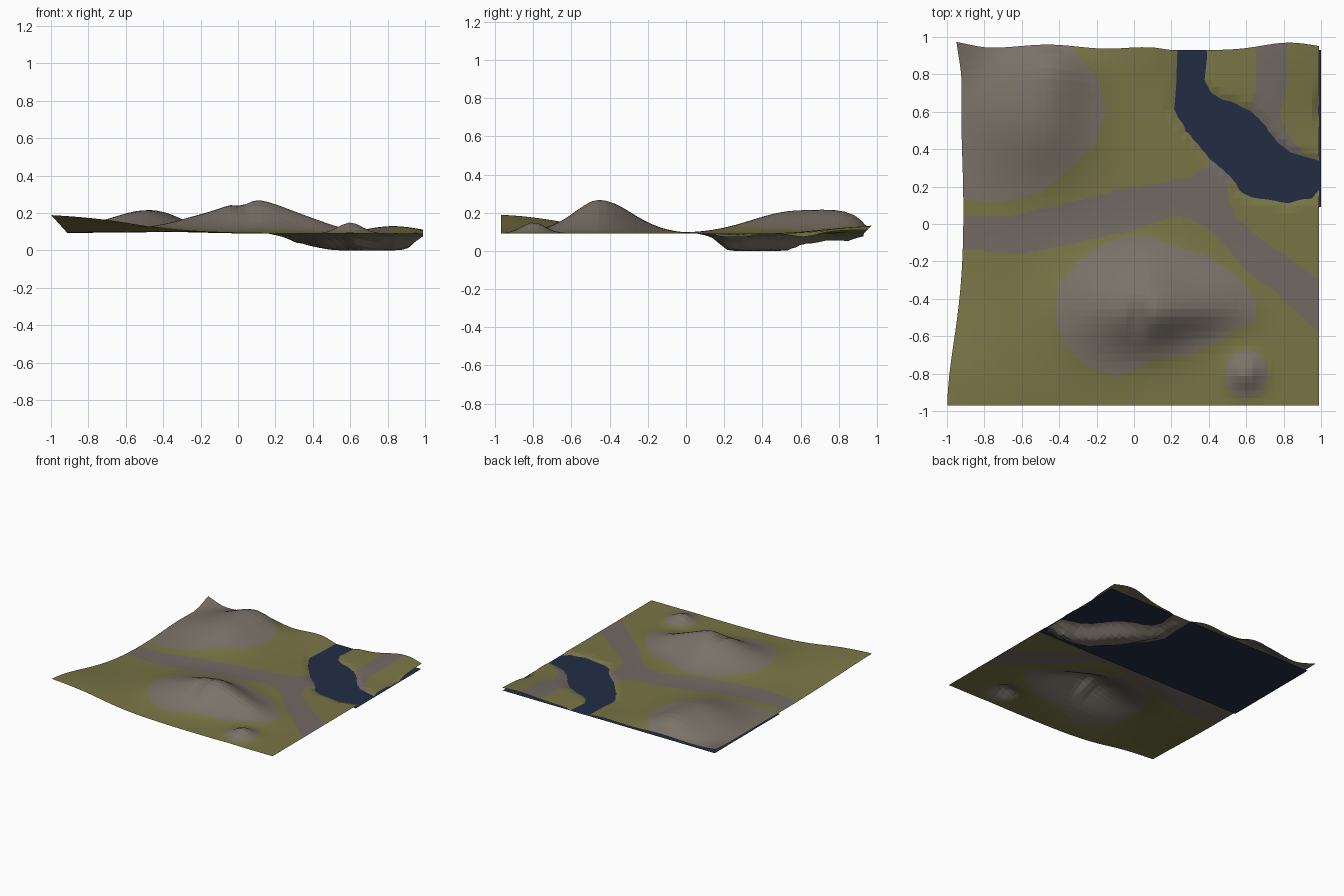
import bpy, bmesh, math

if "Cube" in bpy.data.objects:
    bpy.data.objects.remove(bpy.data.objects["Cube"])

BASE, WATER = 0.09, 0.078
X0, X1, Y0, Y1 = -0.91, 0.99, -0.97, 0.93

# Outlines seen from above
LAKE = [(.22, .93), (.39, .93), (.38, .75), (.42, .69), (.55, .64), (.63, .6), (.7, .53),
        (.77, .43), (.86, .37), (.97, .35), (1, .32), (1, .2), (.95, .14), (.82, .11),
        (.7, .13), (.58, .16), (.52, .25), (.4, .35), (.3, .47), (.21, .6), (.22, .8)]
NORTH_ROCK = [(-1.1, .13), (-.7, .12), (-.5, .17), (-.35, .29), (-.21, .42), (-.15, .6),
              (-.19, .77), (-.29, .89), (-.42, 1.1), (-1.1, 1.1)]
SOUTH_ROCK = [(-.42, -.5), (-.4, -.31), (-.3, -.2), (-.17, -.11), (-.03, -.06), (.1, -.07),
              (.25, -.13), (.4, -.17), (.55, -.28), (.65, -.4), (.65, -.51), (.55, -.57),
              (.42, -.65), (.28, -.7), (.1, -.72), (0, -.78), (-.1, -.81), (-.25, -.76), (-.37, -.66)]
MOUND_ROCK = [(.6 + .12 * math.cos(a * .524), -.8 + .13 * math.sin(a * .524)) for a in range(12)]
MAIN_PATH = [(-1.1, .04), (-.7, .035), (-.4, .1), (0, .2), (.3, .25), (.42, .34), (.52, .25),
             (.5, .14), (.55, .03), (.68, -.08), (.85, -.2), (1.1, -.38), (1.1, -.68), (.9, -.5),
             (.75, -.36), (.6, -.25), (.5, -.13), (.4, -.03), (.3, .03), (.2, .04), (0, -.03),
             (-.3, -.1), (-.6, -.16), (-1.1, -.12)]
NORTH_PATH = [(.66, 1.1), (.82, 1.1), (.82, .75), (.78, .58), (.82, .48), (.91, .38), (.8, .36),
              (.6, .58), (.65, .7)]

# Hills: x, y, height, west, east, south and north spread
HILLS = [(-.15, -.45, .09, .28, .3, .26, .27), (.1, -.46, .12, .2, .2, .18, .24),
         (.35, -.45, .07, .2, .22, .12, .17), (.02, -.5, -.03, .04, .05, .09, .12),
         (-.5, .58, .12, .28, .26, .33, .26), (-.42, .78, .05, .2, .2, .12, .12),
         (-.95, .97, .05, .12, .12, .14, .14), (-.97, -1, .1, .5, .5, .52, .52),
         (.6, -.8, .06, .09, .09, .09, .09), (.83, .95, .04, .2, .2, .3, .3),
         (.05, .95, .015, .15, .15, .2, .2), (1, .62, -.025, .03, .03, .09, .09)]


def smooth(t):
    t = max(0.0, min(1.0, t))
    return t * t * (3 - 2 * t)


def inside(poly, x, y):
    hit = False
    for i, (ax, ay) in enumerate(poly):
        bx, by = poly[i - 1]
        if (ay > y) != (by > y) and x < (bx - ax) * (y - ay) / (by - ay) + ax:
            hit = not hit
    return hit


def signed_distance(poly, x, y):
    best = 9
    for i, (ax, ay) in enumerate(poly):
        dx, dy = poly[i - 1][0] - ax, poly[i - 1][1] - ay
        t = max(0, min(1, ((x - ax) * dx + (y - ay) * dy) / (dx * dx + dy * dy)))
        best = min(best, math.hypot(x - ax - t * dx, y - ay - t * dy))
    return best if inside(poly, x, y) else -best


def height(x, y):
    h = 0
    for cx, cy, a, w, e, s, n in HILLS:
        dx, dy = x - cx, y - cy
        h += a * math.exp(-(dx / (w if dx < 0 else e)) ** 2 - (dy / (s if dy < 0 else n)) ** 2)
    d = signed_distance(LAKE, x, y)
    if d > 0:  # lake bed
        amp = .035 + .042 * smooth((x - .25) / .3)
        return WATER - .001 - amp * smooth(d / .12)
    shore = smooth(-d / .1)
    return WATER - .001 + (BASE - WATER + .001) * smooth(-d / .03) + h * shore


def material(name, rgb):
    m = bpy.data.materials.new(name)
    m.diffuse_color = (*rgb, 1)
    m.use_nodes = True
    m.node_tree.nodes["Principled BSDF"].inputs["Base Color"].default_value = m.diffuse_color
    return m


def make_object(name, bm, mats):
    me = bpy.data.meshes.new(name)
    bm.to_mesh(me)
    bm.free()
    for m in mats:
        me.materials.append(m)
    ob = bpy.data.objects.new(name, me)
    bpy.context.collection.objects.link(ob)
    return ob


grass = material("olive_grass", (.19, .175, .06))
rock = material("grey_rock", (.195, .168, .138))
dirt = material("dirt_path", (.168, .14, .124))
blue = material("dark_water", (.016, .027, .06))

# Terrain: coarse flat-faced height field, edges leaning outward where they rise
bm = bmesh.new()
bmesh.ops.create_grid(bm, x_segments=48, y_segments=48, size=1)
for v in bm.verts:
    x = X0 + (v.co.x + 1) / 2 * (X1 - X0)
    y = Y0 + (v.co.y + 1) / 2 * (Y1 - Y0)
    z = height(x, y)
    rise = max(0, z - BASE)
    v.co = (x - .9 * rise * smooth((-.6 - x) / .31), y + rise * smooth((y - .6) / .33), z)

# Finer faces, used only to cut the painted ground areas
bmesh.ops.subdivide_edges(bm, edges=bm.edges[:], cuts=3, use_grid_fill=True)
for f in bm.faces:
    x, y, z = f.calc_center_median()
    if z < WATER or any(inside(p, x, y) for p in (NORTH_ROCK, SOUTH_ROCK, MOUND_ROCK)):
        f.material_index = 1
    elif inside(MAIN_PATH, x, y) or inside(NORTH_PATH, x, y):
        f.material_index = 2
make_object("terrain", bm, [grass, rock, dirt])

# Water sheet under the northern half
bm = bmesh.new()
bm.faces.new([bm.verts.new(c) for c in
              ((X0, .09, WATER), (1, .09, WATER), (1, Y1, WATER), (X0, Y1, WATER))])
make_object("water", bm, [blue])
